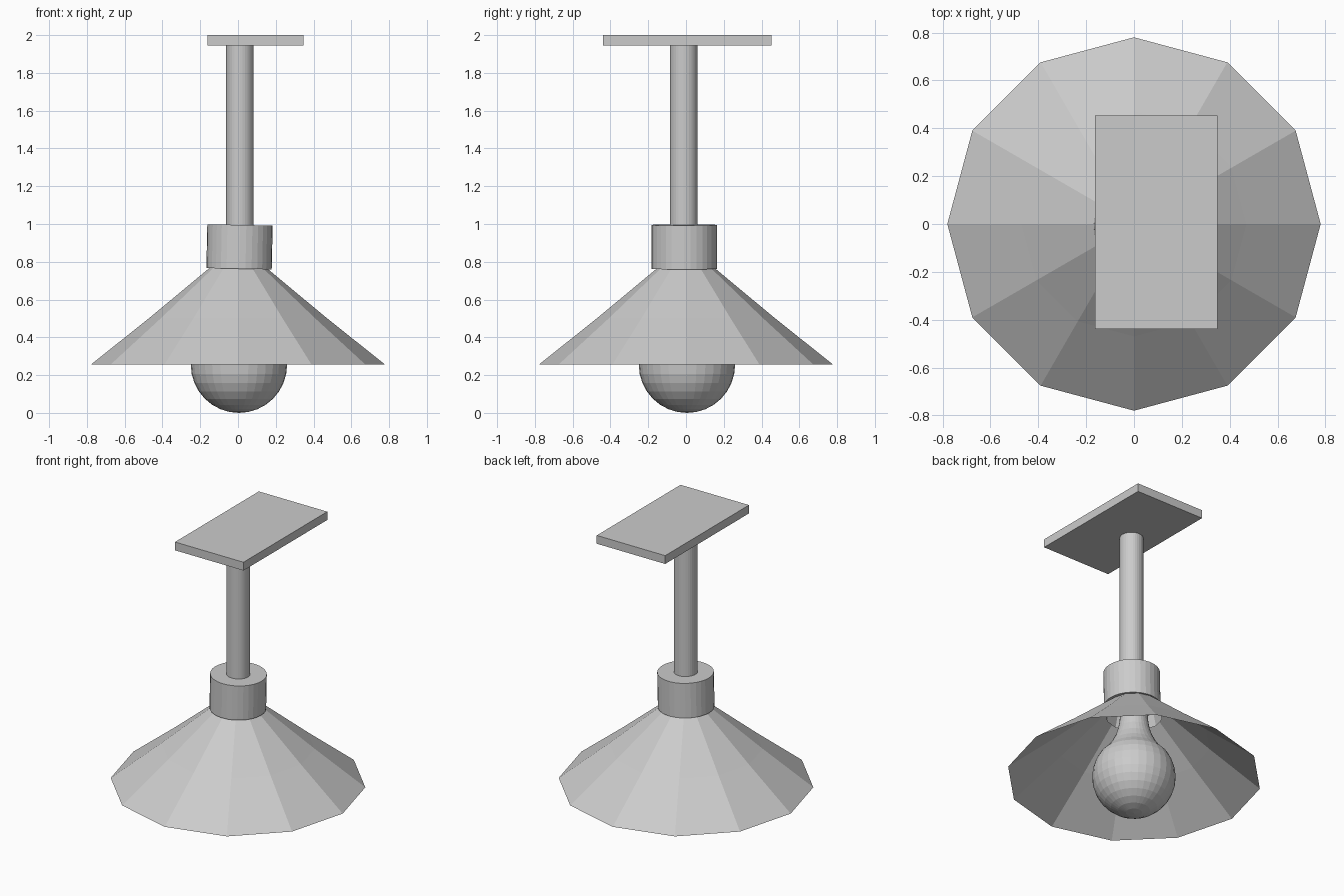
import bpy, bmesh
from math import sin, cos, pi, radians

if "Cube" in bpy.data.objects:
    bpy.data.objects.remove(bpy.data.objects["Cube"])


def finish(bm, name):
    mesh = bpy.data.meshes.new(name)
    bmesh.ops.recalc_face_normals(bm, faces=bm.faces)
    bm.to_mesh(mesh)
    bm.free()
    ob = bpy.data.objects.new(name, mesh)
    bpy.context.collection.objects.link(ob)
    return ob


def lathe(name, profile, sides, center=(0, 0)):
    """Revolve (radius, z) points around a vertical axis; radius 0 makes a pole."""
    bm = bmesh.new()
    rings = []
    for r, z in profile:
        n = sides if r > 0 else 1
        rings.append([bm.verts.new((center[0] + r * cos(2 * pi * i / sides),
                                    center[1] + r * sin(2 * pi * i / sides), z))
                      for i in range(n)])
    for a, b in zip(rings, rings[1:]):
        for i in range(sides):
            j = (i + 1) % sides
            quad = [a[i % len(a)], a[j % len(a)], b[j % len(b)], b[i % len(b)]]
            bm.faces.new(list(dict.fromkeys(quad)))
    return finish(bm, name)


def cylinder(name, center, radius, z0, z1, sides=32):
    bm = bmesh.new()
    bmesh.ops.create_cone(bm, cap_ends=True, segments=sides,
                          radius1=radius, radius2=radius, depth=z1 - z0)
    ob = finish(bm, name)
    ob.location = (*center, (z0 + z1) / 2)
    return ob


# Ceiling plate, set off-centre from the rod
bpy.ops.mesh.primitive_cube_add(size=1, location=(0.093, 0.007, 1.972))
plate = bpy.context.object
plate.name = "ceiling_plate"
plate.scale = (0.51, 0.892, 0.056)

# Hanging rod and slightly tilted socket
cylinder("rod", (0.01, -0.012), 0.073, 0.97, 1.95)
socket = cylinder("socket", (0.008, -0.01), 0.173, 0.763, 0.995)
socket.rotation_euler = (0, radians(1.2), 0)

# Twelve-sided open shade and the collar inside its top
lathe("shade", [(0.78, 0.255), (0.47, 0.502), (0.15, 0.768)], 12)
lathe("shade_collar", [(0.175, 0.685), (0.155, 0.765)], 12)

# Bulb: round globe flowing into a narrow neck
globe = [(0.255 * sin(pi * k / 16), 0.255 - 0.255 * cos(pi * k / 16)) for k in range(12)]
globe[0] = (0, 0)
neck = [(0.17, 0.442), (0.14, 0.485), (0.115, 0.535), (0.097, 0.59), (0.087, 0.65), (0.085, 0.77)]
lathe("bulb", globe + neck, 32, (0.005, 0.005))
